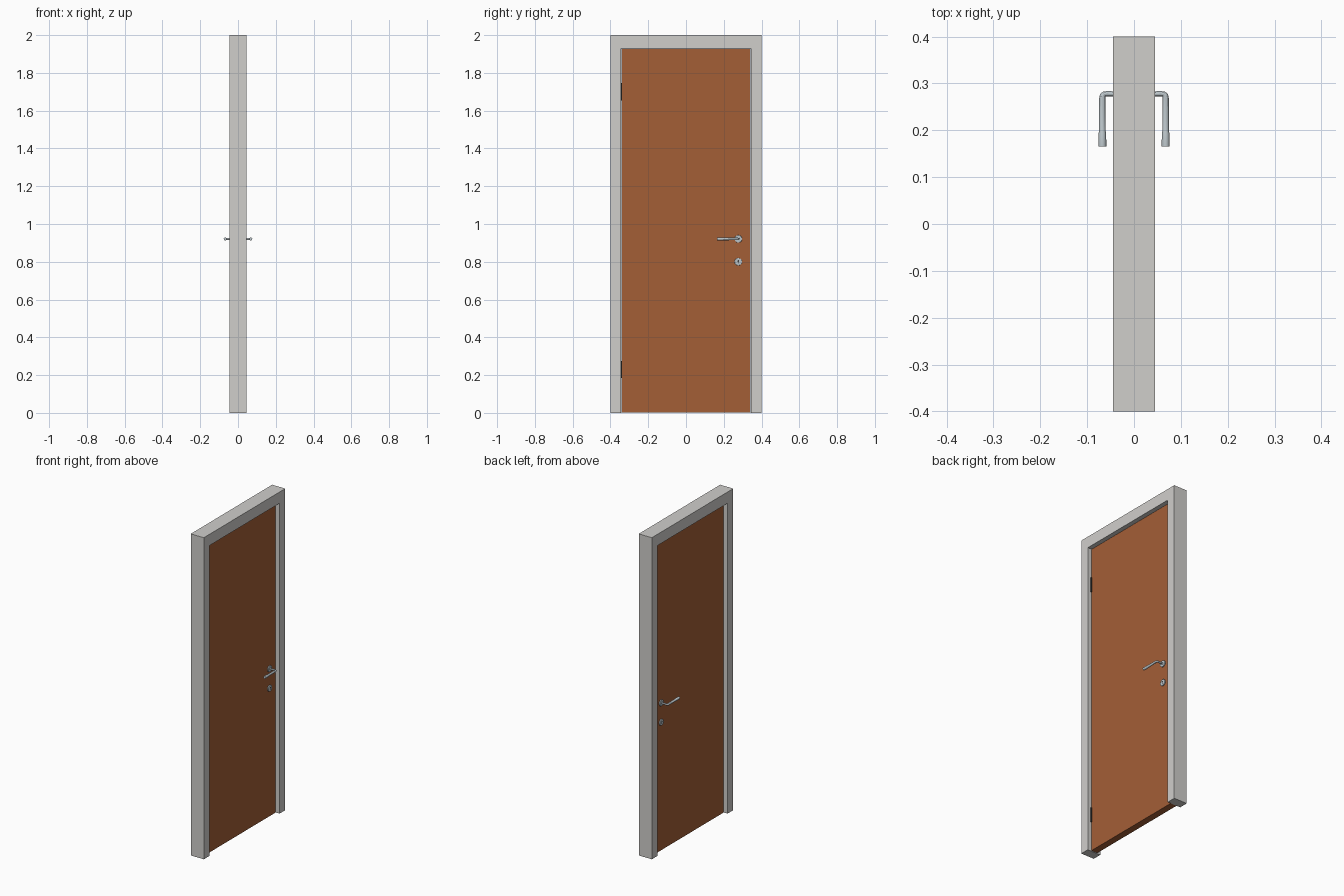
import bpy, math
from mathutils import Vector

if "Cube" in bpy.data.objects:
    bpy.data.objects.remove(bpy.data.objects["Cube"])


def material(name, rgb):
    m = bpy.data.materials.new(name)
    m.diffuse_color = (*rgb, 1)
    m.use_nodes = True
    m.node_tree.nodes["Principled BSDF"].inputs["Base Color"].default_value = m.diffuse_color
    return m


GREY = material("frame_grey", (0.63, 0.62, 0.60))
WOOD = material("door_brown", (0.37, 0.112, 0.037))
METAL = material("handle_metal", (0.50, 0.56, 0.59))
SEAL = material("seal_grey", (0.36, 0.39, 0.42))
DARK = material("dark_metal", (0.05, 0.05, 0.05))


def box(name, lo, hi, mat):
    lo, hi = Vector(lo), Vector(hi)
    bpy.ops.mesh.primitive_cube_add(size=1, location=(lo + hi) / 2)
    o = bpy.context.object
    o.name = name
    o.scale = hi - lo
    bpy.ops.object.transform_apply(location=False, rotation=False, scale=True)
    o.data.materials.append(mat)
    return o


def cylinder(name, r, depth, loc, mat, along_x=True, bevel=0):
    rot = (0, math.pi / 2, 0) if along_x else (0, 0, 0)
    bpy.ops.mesh.primitive_cylinder_add(vertices=32, radius=r, depth=depth, location=loc, rotation=rot)
    o = bpy.context.object
    o.name = name
    o.data.materials.append(mat)
    if bevel:
        b = o.modifiers.new("rounded_rim", 'BEVEL')
        b.width, b.segments = bevel, 3
        b.limit_method = 'ANGLE'
    bpy.ops.object.shade_smooth_by_angle()
    return o


def lever(name, s):
    # swept round bar: spindle, bend, then a slightly thicker grip
    pts = [(0.020, 0.277, 0.0055), (0.058, 0.278, 0.0055), (0.0635, 0.277, 0.006),
           (0.0665, 0.274, 0.0065), (0.0675, 0.268, 0.0068), (0.0675, 0.197, 0.0072),
           (0.0675, 0.194, 0.0082), (0.0675, 0.165, 0.0084)]
    c = bpy.data.curves.new(name, 'CURVE')
    c.dimensions = '3D'
    c.bevel_depth = 1.0
    c.bevel_resolution = 4
    c.use_fill_caps = True
    sp = c.splines.new('POLY')
    sp.points.add(len(pts) - 1)
    for p, (x, y, r) in zip(sp.points, pts):
        p.co = (s * x, y, 0.921, 1)
        p.radius = r
    c.materials.append(METAL)
    o = bpy.data.objects.new(name, c)
    bpy.context.collection.objects.link(o)
    bpy.ops.object.select_all(action='DESELECT')
    o.select_set(True)
    bpy.context.view_layer.objects.active = o
    bpy.ops.object.convert(target='MESH')
    bpy.ops.object.shade_smooth_by_angle()


# frame
D, IN, TOP = 0.045, 0.344, 1.93
box("jamb_hinge_side", (-D, -0.40, 0), (D, -IN, 2), GREY)
box("jamb_lock_side", (-D, IN, 0), (D, 0.40, 2), GREY)
box("frame_header", (-D, -IN, TOP), (D, IN, 2), GREY)

# door leaf and the seal filling the gap round it
T = 0.021
box("door_leaf", (-T, -0.340, 0.002), (T, 0.340, 1.926), WOOD)
for side, y in (("hinge", -0.342), ("lock", 0.342)):
    box("seal_" + side, (-0.017, y - 0.002, 0.002), (0.017, y + 0.002, TOP), SEAL)
box("seal_top", (-0.017, -0.340, 1.926), (0.017, 0.340, TOP), SEAL)

# hinges
for label, z in (("lower", 0.23), ("upper", 1.70)):
    cylinder("hinge_" + label, 0.004, 0.092, (T + 0.002, -0.342, z), DARK, along_x=False)

# handles and lock plates on both faces
for label, s in (("right", 1), ("left", -1)):
    lever("lever_" + label, s)
    cylinder("handle_rose_" + label, 0.020, 0.007, (s * (T + 0.0035), 0.277, 0.921), METAL, bevel=0.002)
    cylinder("lock_rose_" + label, 0.020, 0.007, (s * (T + 0.0035), 0.277, 0.80), METAL, bevel=0.002)
    x = s * (T + 0.007)
    cylinder("keyhole_round_" + label, 0.005, 0.001, (x, 0.277, 0.804), DARK)
    box("keyhole_slot_" + label, (x - 0.0005, 0.275, 0.791), (x + 0.0005, 0.279, 0.804), DARK)
